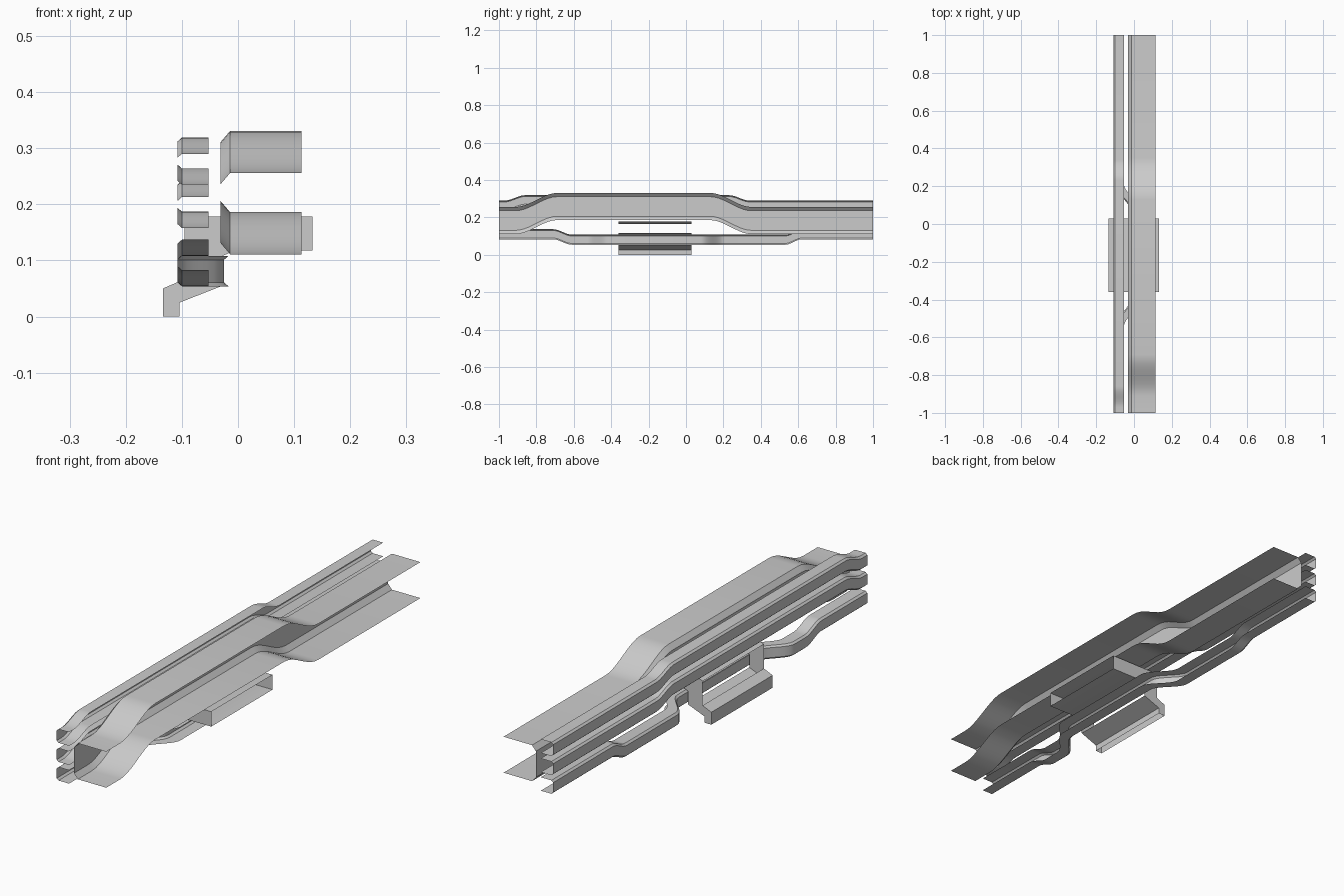
import bpy, bmesh
from math import radians

if "Cube" in bpy.data.objects:
    bpy.data.objects.remove(bpy.data.objects["Cube"])

STEPS = 10


def ramp(y, a, b):
    """Smooth 0..1 transition between a and b."""
    t = min(1, max(0, (y - a) / (b - a)))
    return t * t * (3 - 2 * t)


def bump(y, spans):
    """Rises over the first span, returns over the second."""
    (a, b), (c, d) = spans
    return ramp(y, a, b) - ramp(y, c, d)


def finish(name, bm):
    bmesh.ops.recalc_face_normals(bm, faces=bm.faces)
    me = bpy.data.meshes.new(name)
    bm.to_mesh(me)
    bm.free()
    ob = bpy.data.objects.new(name, me)
    bpy.context.collection.objects.link(ob)
    bpy.ops.object.select_all(action='DESELECT')
    ob.select_set(True)
    bpy.context.view_layer.objects.active = ob
    bpy.ops.object.shade_smooth_by_angle(angle=radians(25))
    return ob


def sheet(bm, profile, ys, offset=lambda y: (0, 0)):
    """Sweep an open xz profile along y."""
    rows = []
    for y in ys:
        dx, dz = offset(y)
        rows.append([bm.verts.new((x + dx, y, z + dz)) for x, z in profile])
    for r, s in zip(rows, rows[1:]):
        for i in range(len(profile) - 1):
            bm.faces.new((r[i], r[i + 1], s[i + 1], s[i]))


def channel(name, x_wall, x_edge, z0, z1, cx, cz, z_move, z_spans,
            x_move=0, x_spans=((-.5, -.4), (.1, .2))):
    """C-shaped rail with chamfered corners, open on the +x side."""
    profile = [(x_edge, z1), (x_wall + cx, z1), (x_wall, z1 - cz),
               (x_wall, z0 + cz), (x_wall + cx, z0), (x_edge, z0)]
    ys = {-1.0, 1.0}
    for a, b in z_spans + (x_spans if x_move else ()):
        ys |= {round(a + (b - a) * i / STEPS, 4) for i in range(STEPS + 1)}
    bm = bmesh.new()
    sheet(bm, profile, sorted(ys),
          lambda y: (x_move * bump(y, x_spans), z_move * bump(y, z_spans)))
    return finish(name, bm)


# Wide main rail, raised in the middle
channel("main_rail", -.031, .113, .111, .256, .017, .02, .075,
        ((-.91, -.69), (.13, .35)))

# Two narrow side rails stacked above each other
for name, z in (("upper_side_rail", .235), ("middle_side_rail", .158)):
    channel(name, -.108, -.053, z, z + .055, .008, .007, .029,
            ((-.97, -.86), (.23, .34)))

# Lower rail, dips down and jogs inwards under the main rail
channel("lower_side_rail", -.108, -.053, .083, .137, .008, .007, -.029,
        ((-.71, -.61), (.53, .62)), .083, ((-.54, -.41), (.08, .21)))

# Bracket: two end plates joined by inner and outer sheets, open at the sides
Y0, Y1 = -.36, .03
lower_outer = [(-.134, 0), (-.134, .05), (-.095, .067)]
upper_outer = [(-.095, .165), (-.065, .178), (.133, .178)]
upper_inner = [(.133, .118), (-.005, .118), (-.03, .107)]
lower_inner = [(-.03, .054), (-.104, .025), (-.104, 0)]
bm = bmesh.new()
for y in (Y0, Y1):
    outline = lower_outer + upper_outer + upper_inner + lower_inner
    bm.faces.new([bm.verts.new((x, y, z)) for x, z in outline])
for p in (lower_outer, upper_outer, upper_inner, lower_inner):
    sheet(bm, p, (Y0, Y1))
bmesh.ops.remove_doubles(bm, verts=bm.verts, dist=1e-5)
finish("support_bracket", bm)
